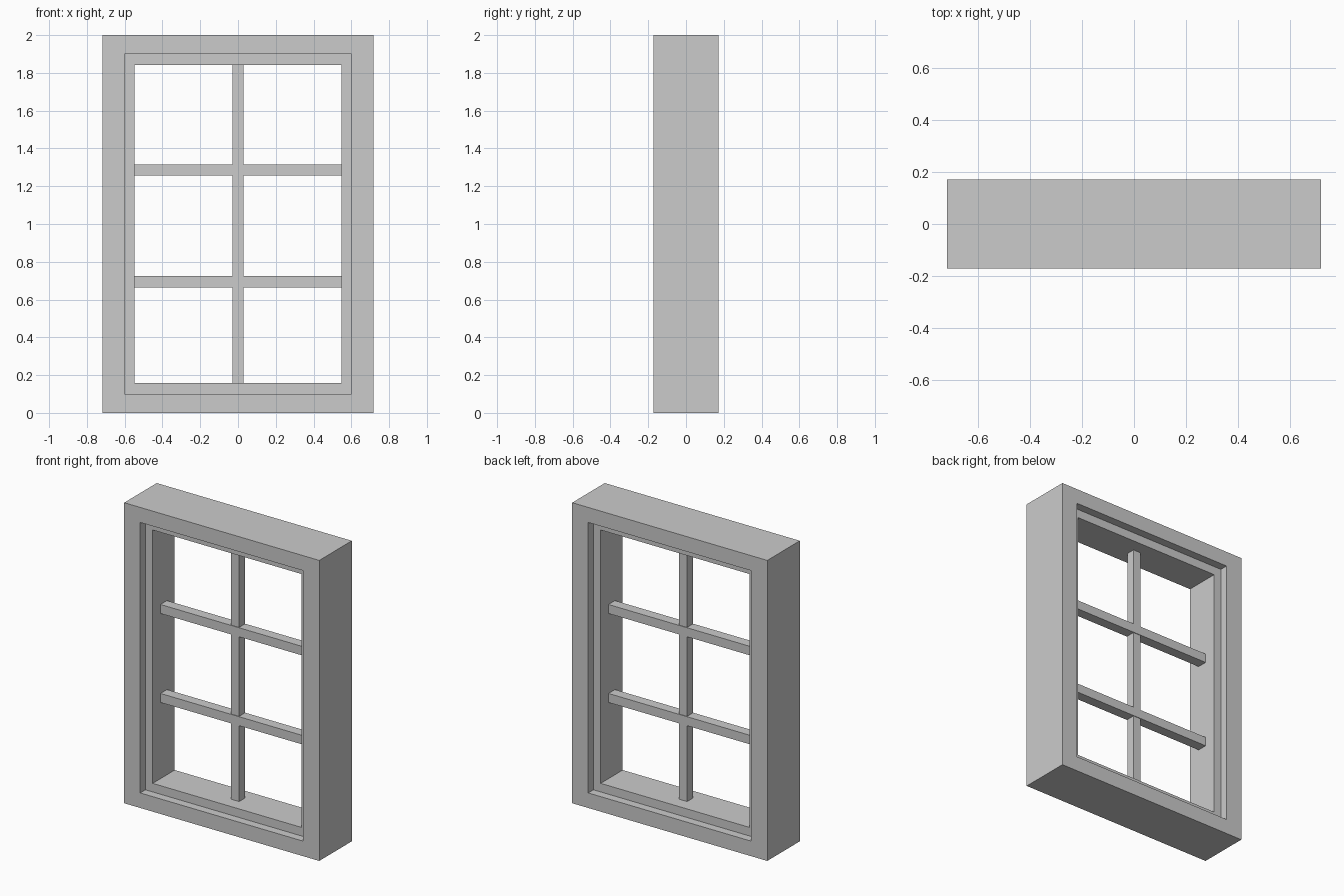
import bpy, bmesh

if "Cube" in bpy.data.objects:
    bpy.data.objects.remove(bpy.data.objects["Cube"])


def make_object(name, bm):
    bmesh.ops.recalc_face_normals(bm, faces=bm.faces)
    mesh = bpy.data.meshes.new(name)
    bm.to_mesh(mesh)
    bm.free()
    obj = bpy.data.objects.new(name, mesh)
    bpy.context.collection.objects.link(obj)
    return obj


def ring(name, outer, inner, depth):
    """Rectangular frame; outer and inner are (half width, bottom, top)."""
    bm = bmesh.new()
    loops = []
    for w, z0, z1 in (outer, inner):
        for y in (-depth, depth):
            loops.append([bm.verts.new((x, y, z)) for x, z in
                          ((-w, z0), (w, z0), (w, z1), (-w, z1))])
    of, ob, inf, inb = loops
    for a, b in ((of, inf), (inf, inb), (inb, ob), (ob, of)):
        for i in range(4):
            j = (i + 1) % 4
            bm.faces.new((a[i], a[j], b[j], b[i]))
    return make_object(name, bm)


def bar(name, half_w, half_d, z0, z1):
    bm = bmesh.new()
    bmesh.ops.create_cube(bm, size=1)
    bmesh.ops.scale(bm, vec=(2 * half_w, 2 * half_d, z1 - z0), verts=bm.verts)
    bmesh.ops.translate(bm, vec=(0, 0, (z0 + z1) / 2), verts=bm.verts)
    return make_object(name, bm)


outer = (0.718, 0.0, 2.0)
opening = (0.60, 0.10, 1.90)
glazing = (0.547, 0.157, 1.843)

# Deep outer frame and the recessed sash inside it
ring("outer_frame", outer, opening, 0.171)
ring("sash", opening, glazing, 0.116)

# Glazing bars: one upright, two slightly deeper crossbars
bar("upright_bar", 0.029, 0.03, glazing[1], glazing[2])
for label, z in (("lower", 0.694), ("upper", 1.286)):
    bar(label + "_crossbar", glazing[0], 0.034, z - 0.03, z + 0.03)
